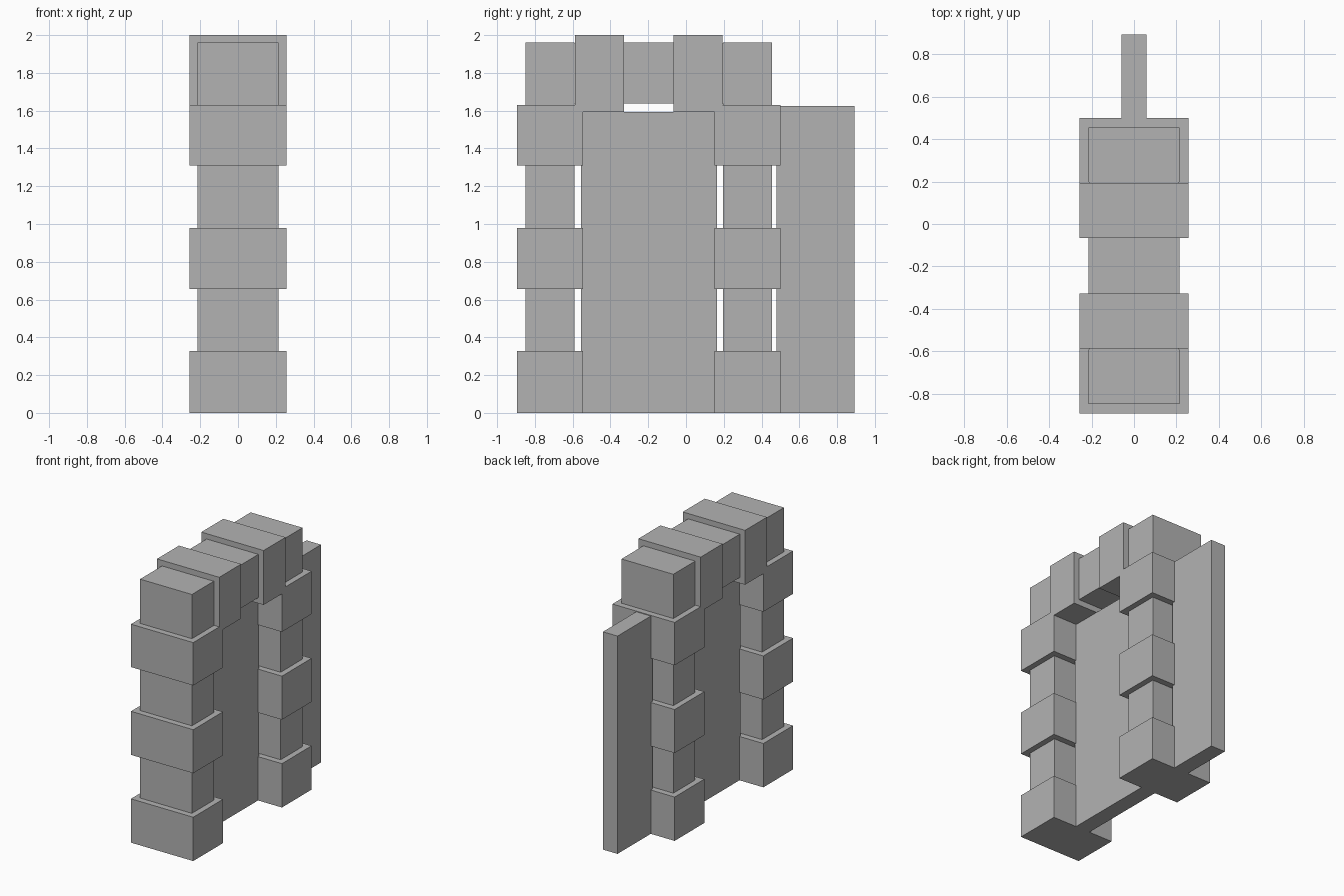
import bpy
import bmesh

cube = bpy.data.objects.get("Cube")
if cube:
    bpy.data.objects.remove(cube, do_unlink=True)

STONE = (0.45, 0.45, 0.45, 1)
stone = bpy.data.materials.new("grey_stone")
stone.use_nodes = True
stone.diffuse_color = STONE
stone.node_tree.nodes["Principled BSDF"].inputs["Base Color"].default_value = STONE

MID = -0.197          # y of the middle of the archway
WIDE, SLIM, THIN = 0.257, 0.214, 0.06   # half thicknesses in x


def extrude_profile(name, profile, half):
    """Extrude a (y, z) outline to both sides of x = 0."""
    bm = bmesh.new()
    face = bm.faces.new([bm.verts.new((-half, y, z)) for y, z in profile])
    moved = bmesh.ops.extrude_face_region(bm, geom=[face])["geom"]
    bmesh.ops.translate(bm, vec=(2 * half, 0, 0),
                        verts=[v for v in moved if isinstance(v, bmesh.types.BMVert)])
    bmesh.ops.recalc_face_normals(bm, faces=bm.faces)
    mesh = bpy.data.meshes.new(name)
    bm.to_mesh(mesh)
    bm.free()
    mesh.materials.append(stone)
    obj = bpy.data.objects.new(name, mesh)
    bpy.context.collection.objects.link(obj)


def block(name, y0, y1, z0, z1, half):
    extrude_profile(name, [(y0, z0), (y1, z0), (y1, z1), (y0, z1)], half)


# Outline of the corner stone: top jamb block joined to the raised lintel block,
# as distance from the middle of the arch and height
CORNER = [(0.698, 1.31), (0.348, 1.31), (0.348, 1.594), (0.132, 1.594),
          (0.132, 2.0), (0.391, 2.0), (0.391, 1.63), (0.698, 1.63)]

# Two pillars, mirrored about the middle of the arch
for label, side in (("front", -1), ("back", 1)):
    def across(d):
        return MID + side * d

    block(label + "_pillar_core", across(0.394), across(0.652), 0.3, 1.96, SLIM)
    block(label + "_pillar_base", across(0.348), across(0.698), 0, 0.327, WIDE)
    block(label + "_pillar_middle_block", across(0.348), across(0.698), 0.655, 0.98, WIDE)
    extrude_profile(label + "_corner_stone", [(across(d), z) for d, z in CORNER], WIDE)
    # Slim stone closing the joint beside the raised block
    block(label + "_top_stone", across(0.38), across(0.64), 1.637, 1.955, SLIM - 0.002)

# Lintel keystone between the raised blocks
block("keystone", MID - 0.14, MID + 0.14, 1.637, 1.96, SLIM)

# Thin slab filling the opening, and the wall stub behind the back pillar
block("door_slab", MID - 0.36, MID + 0.36, 0, 1.592, THIN)
block("wall_stub", 0.48, 0.893, 0, 1.625, THIN)
